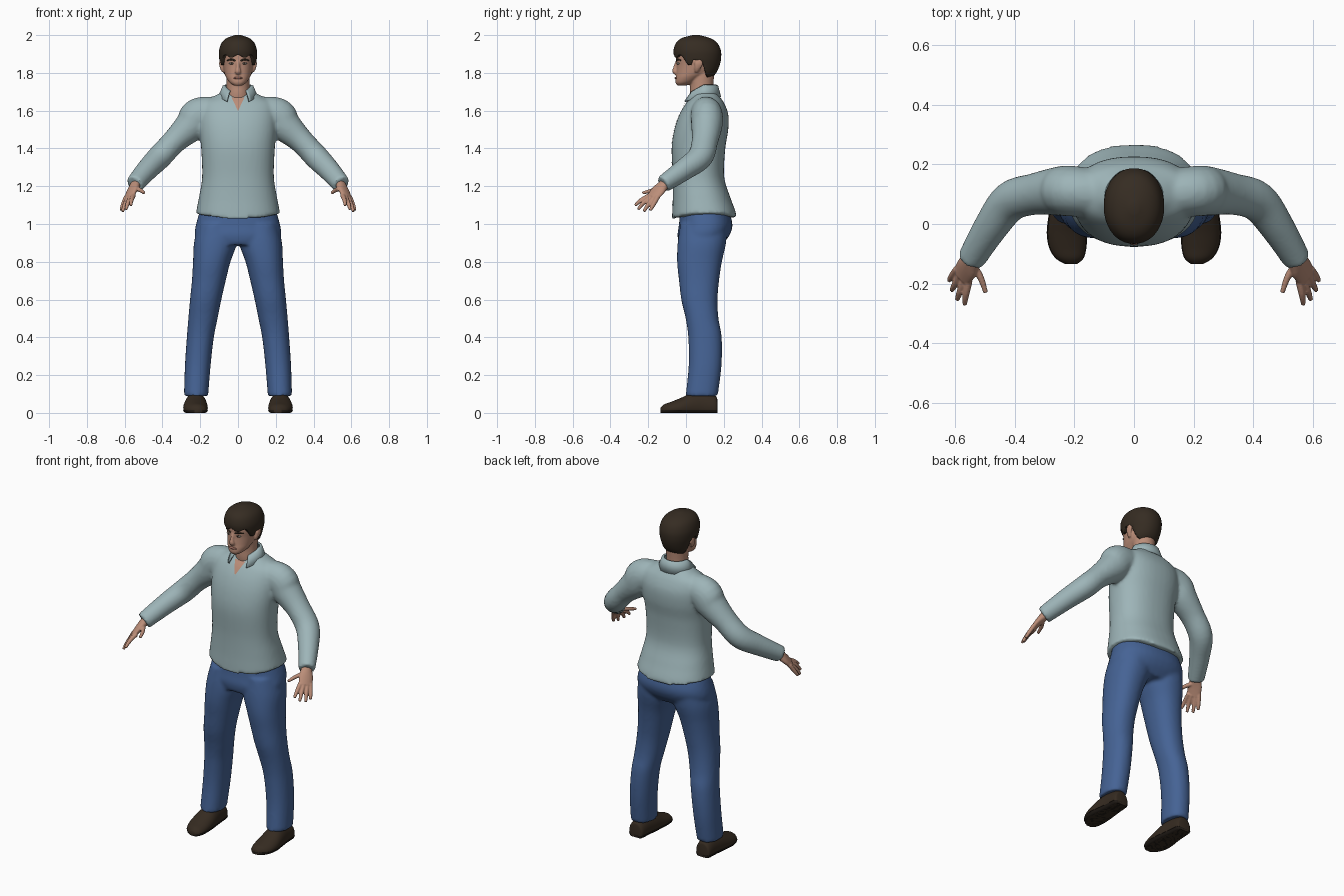
import bpy, bmesh
from math import sin, cos, pi, copysign, radians
from mathutils import Vector, Matrix

if "Cube" in bpy.data.objects:
    bpy.data.objects.remove(bpy.data.objects["Cube"], do_unlink=True)


def material(name, rgb):
    m = bpy.data.materials.new(name)
    m.use_nodes = True
    m.diffuse_color = (*rgb, 1)
    m.node_tree.nodes["Principled BSDF"].inputs["Base Color"].default_value = (*rgb, 1)
    return m


SHIRT = material("pale blue shirt", (0.34, 0.46, 0.48))
DENIM = material("blue denim", (0.06, 0.125, 0.3))
SKIN = material("skin", (0.5, 0.27, 0.19))
LIP = material("lip", (0.38, 0.17, 0.13))
HAIR = material("dark brown hair", (0.036, 0.025, 0.016))
SHOE = material("brown leather", (0.036, 0.024, 0.015))
SOLE = material("dark sole", (0.015, 0.011, 0.008))
WHITE = material("eye white", (0.5, 0.45, 0.4))


def spline(rows, steps=5):
    """Catmull-Rom interpolation through rows of numbers."""
    out, last = [], len(rows) - 1
    for i in range(last):
        p0, p1, p2, p3 = (rows[min(max(j, 0), last)] for j in range(i - 1, i + 3))
        for k in range(steps):
            t = k / steps
            out.append([b + t / 2 * (c - a + t * (2 * a - 5 * b + 4 * c - d + t * (3 * (b - c) + d - a)))
                        for a, b, c, d in zip(p0, p1, p2, p3)])
    return out + [list(rows[-1])]


def loft(bm, rings):
    """Closed skin over a list of rings."""
    loops = [[bm.verts.new(p) for p in ring] for ring in rings]
    for a, b in zip(loops, loops[1:]):
        for i in range(len(a)):
            j = (i + 1) % len(a)
            bm.faces.new((a[i], a[j], b[j], b[i]))
    bm.faces.new(loops[0])
    bm.faces.new(loops[-1])


def stack(bm, rows, s=1, power=2.0, floor=None, n=40):
    """Horizontal sections: z, x min, x max, y min, y max."""
    rings = []
    for z, x0, x1, y0, y1 in spline(rows):
        ring = []
        for i in range(n):
            c, d = cos(2 * pi * i / n), sin(2 * pi * i / n)
            x = (x0 + x1) / 2 + (x1 - x0) / 2 * copysign(abs(c) ** (2 / power), c)
            y = (y0 + y1) / 2 + (y1 - y0) / 2 * copysign(abs(d) ** (2 / power), d)
            ring.append((s * x, y, max(z, floor(x, y)) if floor else z))
        rings.append(ring)
    loft(bm, rings)


def centred(rows):
    return [(z, -h, h, y0, y1) for z, h, y0, y1 in rows]


def tube(bm, rows, s=1, side=(0, 1, 0), n=20):
    """Sections along a path: x, y, z, radius along side, other radius."""
    rows = spline(rows)
    pts = [Vector(r[:3]) for r in rows]
    rings = []
    for i, (p, r) in enumerate(zip(pts, rows)):
        t = (pts[min(i + 1, len(pts) - 1)] - pts[max(i - 1, 0)]).normalized()
        u = Vector(side)
        u = (u - t * u.dot(t)).normalized()
        v = t.cross(u)
        ring = [p + u * r[3] * cos(2 * pi * k / n) + v * r[4] * sin(2 * pi * k / n) for k in range(n)]
        rings.append([(s * q.x, q.y, q.z) for q in ring])
    loft(bm, rings)


def finish(bm, name, mat, voxel=0, smooth=0):
    bmesh.ops.remove_doubles(bm, verts=bm.verts, dist=0.0001)
    bmesh.ops.recalc_face_normals(bm, faces=bm.faces)
    me = bpy.data.meshes.new(name)
    bm.to_mesh(me)
    bm.free()
    for p in me.polygons:
        p.use_smooth = True
    me.set_sharp_from_angle(angle=radians(50))
    me.materials.append(mat)
    ob = bpy.data.objects.new(name, me)
    bpy.context.collection.objects.link(ob)
    if voxel:
        m = ob.modifiers.new("fuse", 'REMESH')
        m.mode, m.voxel_size, m.use_smooth_shade = 'VOXEL', voxel, True
        m = ob.modifiers.new("soften", 'SMOOTH')
        m.factor, m.iterations = 0.5, smooth
    return ob


def blob(name, mat, centre, size):
    bm = bmesh.new()
    bmesh.ops.create_uvsphere(bm, u_segments=16, v_segments=10, radius=1,
                              matrix=Matrix.Translation(centre) @ Matrix.Diagonal((*size, 1)))
    return finish(bm, name, mat)


SIDES = ((1, "left"), (-1, "right"))

# Shirt: torso and sleeves fused into one cloth surface, hem raised at the sides
bm = bmesh.new()
stack(bm, centred([(1.0, .226, -.075, .27), (1.06, .222, -.073, .264), (1.14, .207, -.07, .235),
                   (1.25, .19, -.07, .202), (1.4, .195, -.076, .208), (1.5, .205, -.062, .224),
                   (1.58, .205, -.035, .224), (1.64, .19, 0, .202), (1.675, .13, .03, .178),
                   (1.70, .08, .04, .165)]),
      power=2.3, floor=lambda x, y: 1.022 + .03 * min(1, abs(x) / .2) ** 2 + .06 * max(0, y - .1))
for s, _ in SIDES:
    tube(bm, [(.10, .10, 1.588, .08, .085), (.205, .11, 1.572, .085, .098), (.25, .11, 1.52, .083, .087),
              (.335, .1, 1.44, .07, .066), (.415, .075, 1.355, .068, .065), (.48, -.01, 1.288, .058, .058),
              (.548, -.122, 1.21, .045, .049)], s)
shirt = finish(bm, "shirt", SHIRT, .01, 5)

# Collar: folded strip left open at the front
bm = bmesh.new()
strip = []
for i in range(33):
    a = radians(-55 + 290 * i / 32)
    f = max(0, -sin(a))
    rows = ((.066, .062, 1.735 - .035 * f), (.078, .072 + .01 * f, 1.73 - .04 * f),
            (.102, .087 + .055 * f * f, 1.672 - .035 * f * f))
    strip.append([bm.verts.new((rx * cos(a), .095 + ry * sin(a), z)) for rx, ry, z in rows])
for a, b in zip(strip, strip[1:]):
    for k in range(2):
        bm.faces.new((a[k], b[k], b[k + 1], a[k + 1]))
m = finish(bm, "collar", SHIRT).modifiers.new("thickness", 'SOLIDIFY')
m.thickness, m.offset = .008, 0


# Thin plates laid on the shirt front: open neckline and button placket
def front_plate(name, mat, z0, w0, z1, w1, lift):
    bm = bmesh.new()
    bmesh.ops.create_grid(bm, x_segments=8, y_segments=24, size=1)
    for v in bm.verts:
        t = (v.co.y + 1) / 2
        v.co = Vector((v.co.x * (w0 + (w1 - w0) * t), -.12, z0 + (z1 - z0) * t))
    ob = finish(bm, name, mat)
    m = ob.modifiers.new("lay", 'SHRINKWRAP')
    m.target, m.wrap_method, m.wrap_mode = shirt, 'PROJECT', 'ABOVE_SURFACE'
    m.use_project_y, m.offset = True, lift


front_plate("placket", SHIRT, 1.04, .014, 1.6, .014, .002)
front_plate("open_neck", SKIN, 1.6, .002, 1.668, .034, .004)

# Trousers: hips and two legs
bm = bmesh.new()
stack(bm, centred([(1.09, .195, -.03, .22), (1.0, .222, -.037, .246), (.94, .228, -.045, .23),
                   (.89, .2, -.035, .19)]), power=2.3)
for s, _ in SIDES:
    stack(bm, [(1.0, .01, .21, -.03, .22), (.9, .006, .233, -.044, .212), (.8, .04, .238, -.047, .19),
               (.7, .065, .244, -.037, .175), (.6, .088, .254, -.025, .167), (.5, .108, .263, -.002, .172),
               (.4, .128, .271, .012, .189), (.25, .145, .281, .014, .188), (.09, .158, .286, -.002, .168)],
          s, power=2.2)
finish(bm, "trousers", DENIM, .01, 5)

# Shoes: sections running from heel to toe with a flat sole
shoe_rows = [(.166, .225, .03, .07), (.155, .225, .046, .09), (.09, .224, .052, .11), (.03, .224, .06, .105),
             (-.03, .225, .065, .078), (-.08, .222, .06, .058), (-.115, .216, .045, .045), (-.134, .211, .02, .028)]
for s, side in SIDES:
    for part, mat, grow, cap in (("shoe", SHOE, 1, 1), ("sole", SOLE, 1.04, .016)):
        bm = bmesh.new()
        rings = []
        for y, cx, w, h in spline(shoe_rows):
            ring = []
            for k in range(28):
                a = 2 * pi * k / 28
                z = h * (.35 + .65 * sin(a))
                ring.append((s * (cx + w * grow * cos(a)), y, min(max(z, 0), cap)))
            rings.append(ring)
        loft(bm, rings)
        finish(bm, f"{side}_{part}", mat)

# Hands: palm, four fingers and thumb
digits = [((.553, -.188, 1.153), (.563, -.235, 1.128), (.568, -.27, 1.098)),
          ((.567, -.18, 1.146), (.583, -.225, 1.112), (.593, -.254, 1.077)),
          ((.582, -.168, 1.14), (.6, -.202, 1.1), (.611, -.223, 1.066)),
          ((.592, -.15, 1.143), (.61, -.174, 1.1), (.62, -.19, 1.072)),
          ((.545, -.13, 1.19), (.515, -.178, 1.178), (.497, -.23, 1.164))]
for s, side in SIDES:
    bm = bmesh.new()
    tube(bm, [(.525, -.085, 1.238, .03, .026), (.543, -.117, 1.208, .031, .025),
              (.56, -.147, 1.177, .041, .02), (.578, -.178, 1.14, .038, .014)], s, (-.05, -.06, .02))
    for a, b, c in digits:
        tube(bm, [(*a, .013, .013), (*b, .0115, .0115), (*c, .008, .008)], s, (-.05, -.06, .02), 12)
    finish(bm, f"{side}_hand", SKIN, .004, 3)

# Head: skull, neck, nose, brow ridge and ears
bm = bmesh.new()
stack(bm, centred([(1.6, .075, .035, .15), (1.68, .064, .022, .148), (1.73, .06, .022, .145),
                   (1.8, .062, .02, .15)]))
stack(bm, centred([(1.733, .022, -.046, 0), (1.748, .044, -.055, .04), (1.775, .062, -.054, .085),
                   (1.80, .072, -.051, .13), (1.84, .08, -.049, .155), (1.88, .086, -.052, .165),
                   (1.92, .086, -.047, .165), (1.96, .07, -.02, .14), (1.985, .04, .02, .1)]), power=2.15)
tube(bm, [(0, -.042, 1.868, .009, .01), (0, -.056, 1.83, .01, .011), (0, -.06, 1.807, .016, .012),
          (0, -.05, 1.795, .012, .008)], side=(1, 0, 0))
for s, _ in SIDES:
    tube(bm, [(.076, .055, 1.805, .01, .008), (.086, .06, 1.825, .016, .009), (.092, .068, 1.85, .022, .008),
              (.09, .07, 1.872, .014, .006)], s)
finish(bm, "head", SKIN, .005, 3)

# Face details
blob("lips", LIP, (0, -.049, 1.773), (.025, .011, .007))
for s, side in SIDES:
    blob(f"{side}_eye", WHITE, (s * .033, -.04, 1.85), (.014, .009, .006))
    blob(f"{side}_iris", HAIR, (s * .033, -.0455, 1.85), (.006, .005, .006))
    bm = bmesh.new()
    tube(bm, [(.014, -.05, 1.864, .004, .004), (.034, -.044, 1.871, .005, .005),
              (.058, -.027, 1.866, .003, .003)], s, n=10)
    finish(bm, f"{side}_eyebrow", HAIR)


# Hair: cap whose lower edge follows fringe, sideburns, ears and nape
def hairline(x, y):
    if y < -.02:
        return 1.888 + .008 * cos(x * 90)
    if y < .035:
        return 1.888 - .045 * min(1, (y + .02) / .03)
    if y < .085:
        return 1.868
    return max(1.775, 1.868 - 4 * (y - .085))


bm = bmesh.new()
stack(bm, centred([(1.755, .05, 0, .1), (1.775, .074, -.03, .135), (1.80, .085, -.042, .16),
                   (1.84, .093, -.053, .178), (1.88, .1, -.062, .186), (1.92, .1, -.066, .184),
                   (1.96, .086, -.052, .164), (1.985, .058, -.02, .125), (2.0, .015, .035, .07)]),
      power=2.1, floor=hairline, n=64)
finish(bm, "hair", HAIR)
